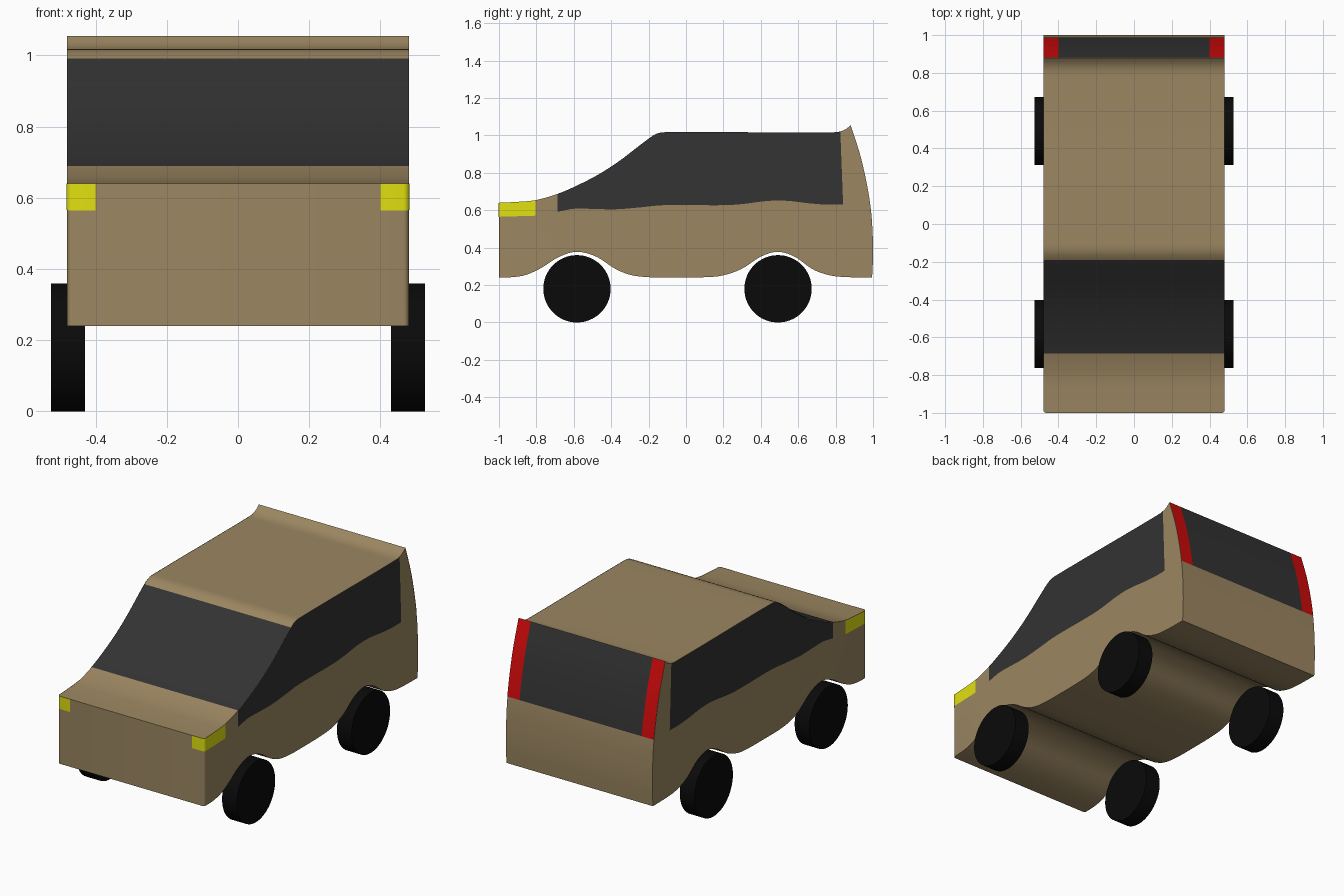
import bpy, bmesh, math
from mathutils import Vector

if "Cube" in bpy.data.objects:
    bpy.data.objects.remove(bpy.data.objects["Cube"])

W = 0.48      # body half width
GAP = 0.0015  # how far glass and lamps stand off the body


def material(name, r, g, b):
    m = bpy.data.materials.new(name)
    m.diffuse_color = (r, g, b, 1)
    m.use_nodes = True
    m.node_tree.nodes["Principled BSDF"].inputs["Base Color"].default_value = m.diffuse_color
    return m


PAINT = material("tan_paint", 0.33, 0.24, 0.12)
GLASS = material("dark_glass", 0.033, 0.033, 0.033)
YELLOW = material("yellow_lamp", 0.75, 0.75, 0.005)
RED = material("red_lamp", 0.62, 0.003, 0.003)
RUBBER = material("black_rubber", 0.003, 0.003, 0.003)


def curve(pts, u):
    """Smooth cubic through (u, v) points sorted by u."""
    n = len(pts) - 1
    i = next((k for k in range(n) if u <= pts[k + 1][0]), n - 1)

    def slope(k):
        a, b = pts[max(k - 1, 0)], pts[min(k + 1, n)]
        return (b[1] - a[1]) / (b[0] - a[0])
    (u0, v0), (u1, v1) = pts[i], pts[i + 1]
    h = u1 - u0
    t = (u - u0) / h
    return ((2*t**3 - 3*t**2 + 1) * v0 + (t**3 - 2*t**2 + t) * h * slope(i)
            + (3*t**2 - 2*t**3) * v1 + (t**3 - t**2) * h * slope(i + 1))


def span(a, b, n):
    return [a + (b - a) * i / n for i in range(n + 1)]


def finish(name, bm, mat):
    me = bpy.data.meshes.new(name)
    bm.to_mesh(me)
    bm.free()
    me.materials.append(mat)
    ob = bpy.data.objects.new(name, me)
    bpy.context.collection.objects.link(ob)
    bpy.ops.object.select_all(action='DESELECT')
    ob.select_set(True)
    bpy.context.view_layer.objects.active = ob
    bpy.ops.object.shade_smooth_by_angle(angle=math.radians(30))
    return ob


def strip(name, a, b, mat):
    """Sheet between two point rows, facing away from the car's middle."""
    bm = bmesh.new()
    va = [bm.verts.new(p) for p in a]
    vb = [bm.verts.new(p) for p in b]
    for i in range(len(a) - 1):
        bm.faces.new((va[i], va[i + 1], vb[i + 1], vb[i]))
    bm.normal_update()
    out = sum(f.normal.dot(f.calc_center_median() - Vector((0, 0, 0.5))) for f in bm.faces)
    if out < 0:
        bmesh.ops.reverse_faces(bm, faces=bm.faces[:])
    return finish(name, bm, mat)


# Side profile curves
TOP = [(-1, .64), (-.9, .645), (-.8, .655), (-.68, .69), (-.55, .748), (-.45, .802),
       (-.35, .868), (-.25, .945), (-.19, .99), (-.16, 1.008), (-.12, 1.017),
       (.8, 1.017), (.84, 1.026), (.862, 1.038), (.88, 1.055)]
TAIL = [(.24, .995), (.35, 1.0), (.45, .999), (.6, .989), (.75, .965), (.9, .93), (1.055, .88)]
BOTTOM = [(-1, .24), (-.93, .242), (-.86, .253), (-.78, .288), (-.68, .35), (-.585, .378),
          (-.48, .352), (-.38, .288), (-.3, .255), (-.2, .242), (-.1, .24), (.1, .242),
          (.2, .252), (.3, .288), (.4, .352), (.49, .378), (.58, .352), (.68, .283),
          (.77, .252), (.85, .243), (.995, .24)]
SILL = [(-.687, .592), (-.6, .608), (-.52, .608), (-.38, .605), (-.25, .615), (-.12, .627),
        (.2, .627), (.3, .633), (.4, .646), (.48, .652), (.56, .649), (.65, .638),
        (.75, .63), (.84, .63)]

# Body: extruded profile with rounded front corners
profile = [(y, curve(TOP, y)) for y in span(-1, .88, 90)]
profile += [(curve(TAIL, z), z) for z in span(1.055, .24, 28)[1:]]
profile += [(y, curve(BOTTOM, y)) for y in span(.995, -1, 80)[1:]]
bm = bmesh.new()
face = bm.faces.new([bm.verts.new((-W, y, z)) for y, z in profile])
ext = bmesh.ops.extrude_face_region(bm, geom=[face], use_keep_orig=True)
bmesh.ops.translate(bm, vec=(2 * W, 0, 0),
                    verts=[v for v in ext["geom"] if isinstance(v, bmesh.types.BMVert)])
bmesh.ops.recalc_face_normals(bm, faces=bm.faces[:])
corners = [e for e in bm.edges
           if all(v.co.y < -.999 for v in e.verts) and abs(e.verts[0].co.z - e.verts[1].co.z) > .1]
R = 0.015
bmesh.ops.bevel(bm, geom=corners, offset=R, segments=4, profile=0.5, affect='EDGES')
finish("body", bm, PAINT)

# Windscreen across the full width
ys = span(-.685, -.19, 28)
strip("windscreen", [(-W, y - GAP / 2, curve(TOP, y) + GAP) for y in ys],
      [(W, y - GAP / 2, curve(TOP, y) + GAP) for y in ys], GLASS)

# Tailgate glass and tail lamps
zs = span(1.054, .63, 16)
for name, x0, x1, mat in (("rear_window", -.4, .4, GLASS),
                          ("tail_lamp_left", -W, -.4, RED), ("tail_lamp_right", .4, W, RED)):
    strip(name, [(x0, curve(TAIL, z) + GAP, z) for z in zs],
          [(x1, curve(TAIL, z) + GAP, z) for z in zs], mat)

for s, side in ((-1, "left"), (1, "right")):
    # Side window from the wavy sill up to the roof line
    x = s * (W + GAP)
    low = span(-.687, .84, 80)
    high = span(-.687, .825, 80)
    strip("side_window_" + side, [(x, y, curve(SILL, y)) for y in low],
          [(x, y, curve(TOP, y)) for y in high], GLASS)

    # Headlamp wrapping round the front corner
    path = [(.4, -1 - GAP)]
    for a in span(0, math.pi / 2, 4):
        path.append((W - R + (R + GAP) * math.sin(a), -1 + R - (R + GAP) * math.cos(a)))
    path += [(W + GAP, y) for y in span(-.95, -.805, 6)]
    strip("headlamp_" + side,
          [(s * px, py, .565 + .03 * max(0, py + 1)) for px, py in path],
          [(s * px, py, curve(TOP, max(py, -1))) for px, py in path], YELLOW)

    # Wheels
    for end, y in (("front", -.583), ("rear", .492)):
        bm = bmesh.new()
        bmesh.ops.create_cone(bm, cap_ends=True, segments=64, radius1=.18, radius2=.18, depth=.096)
        for v in bm.verts:
            v.co = Vector((v.co.z, v.co.x, v.co.y)) + Vector((s * .478, y, .18))
        finish(f"{end}_wheel_{side}", bm, RUBBER)
